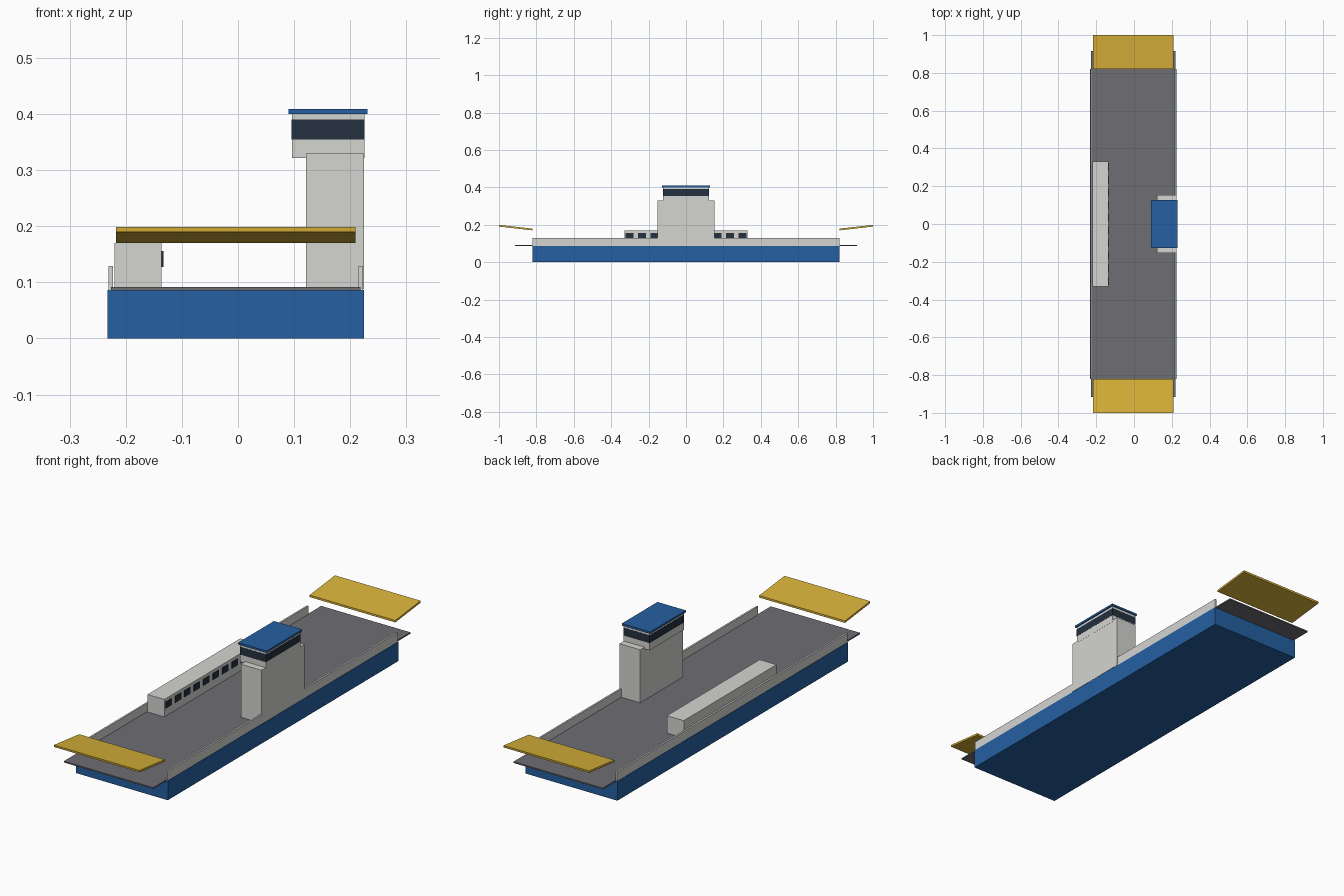
import bpy

default = bpy.data.objects.get("Cube")
if default:
    bpy.data.objects.remove(default, do_unlink=True)


def material(name, rgb):
    mat = bpy.data.materials.new(name)
    mat.use_nodes = True
    color = (*rgb, 1.0)
    mat.diffuse_color = color
    mat.node_tree.nodes["Principled BSDF"].inputs["Base Color"].default_value = color
    return mat


BLUE = material("hull blue", (0.018, 0.117, 0.36))
WHITE = material("off white", (0.66, 0.665, 0.64))
DECK = material("deck grey", (0.155, 0.155, 0.175))
YELLOW = material("ramp yellow", (0.70, 0.45, 0.042))
GLASS = material("dark glass", (0.018, 0.03, 0.05))

MID = -0.004  # centre line of the hull


def prism(name, profile, axis, start, end, mat):
    """Extrude a closed 2D outline along x or z."""
    def place(p, d):
        return (d, p[0], p[1]) if axis == "x" else (p[0], p[1], d)
    n = len(profile)
    verts = [place(p, start) for p in profile] + [place(p, end) for p in profile]
    faces = [tuple(reversed(range(n))), tuple(range(n, 2 * n))]
    faces += [(i, (i + 1) % n, n + (i + 1) % n, n + i) for i in range(n)]
    mesh = bpy.data.meshes.new(name)
    mesh.from_pydata(verts, [], faces)
    mesh.materials.append(mat)
    obj = bpy.data.objects.new(name, mesh)
    bpy.context.collection.objects.link(obj)
    return obj


def box(name, x0, x1, y0, y1, z0, z1, mat):
    outline = [(x0, y0), (x1, y0), (x1, y1), (x0, y1)]
    return prism(name, outline, "z", z0, z1, mat)


# Hull and the car deck that overhangs both ends
box("hull", MID - 0.2285, MID + 0.2285, -0.82, 0.82, 0, 0.0865, BLUE)
box("car_deck", MID - 0.2225, MID + 0.2225, -0.915, 0.915, 0.0855, 0.0915, DECK)

# Bulwarks along both sides
for side, label in ((-1, "right"), (1, "left")):
    a, b = sorted((MID + side * 0.219, MID + side * 0.227))
    box("bulwark_" + label, a, b, -0.82, 0.82, 0.0866, 0.129, WHITE)

# Raised, tilted ramps at both ends
for end, label in ((-1, "front"), (1, "back")):
    outline = [(0.82, 0.170), (0.999, 0.190), (1.0, 0.199), (0.82, 0.179)]
    outline = [(end * y, z) for y, z in outline]
    if end < 0:
        outline.reverse()
    prism("ramp_" + label, outline, "x", MID - 0.2135, MID + 0.2135, YELLOW)

# Long passenger cabin with a row of windows facing the deck
box("cabin", -0.220, -0.136, -0.33, 0.33, 0.0916, 0.17, WHITE)
for i in range(10):
    y = (i - 4.5) * 0.067
    box(f"cabin_window_{i + 1}", -0.137, -0.133, y - 0.021, y + 0.021, 0.127, 0.156, GLASS)

# Tower, wheelhouse, window band and roof
box("tower", 0.121, 0.2245, -0.153, 0.153, 0.088, 0.33, WHITE)
box("wheelhouse_base", 0.096, 0.225, -0.122, 0.122, 0.322, 0.355, WHITE)
box("wheelhouse_windows", 0.0955, 0.2255, -0.1225, 0.1225, 0.355, 0.39, GLASS)
box("wheelhouse_top", 0.096, 0.225, -0.122, 0.122, 0.39, 0.40, WHITE)
box("wheelhouse_roof", 0.09, 0.231, -0.127, 0.127, 0.40, 0.409, BLUE)
